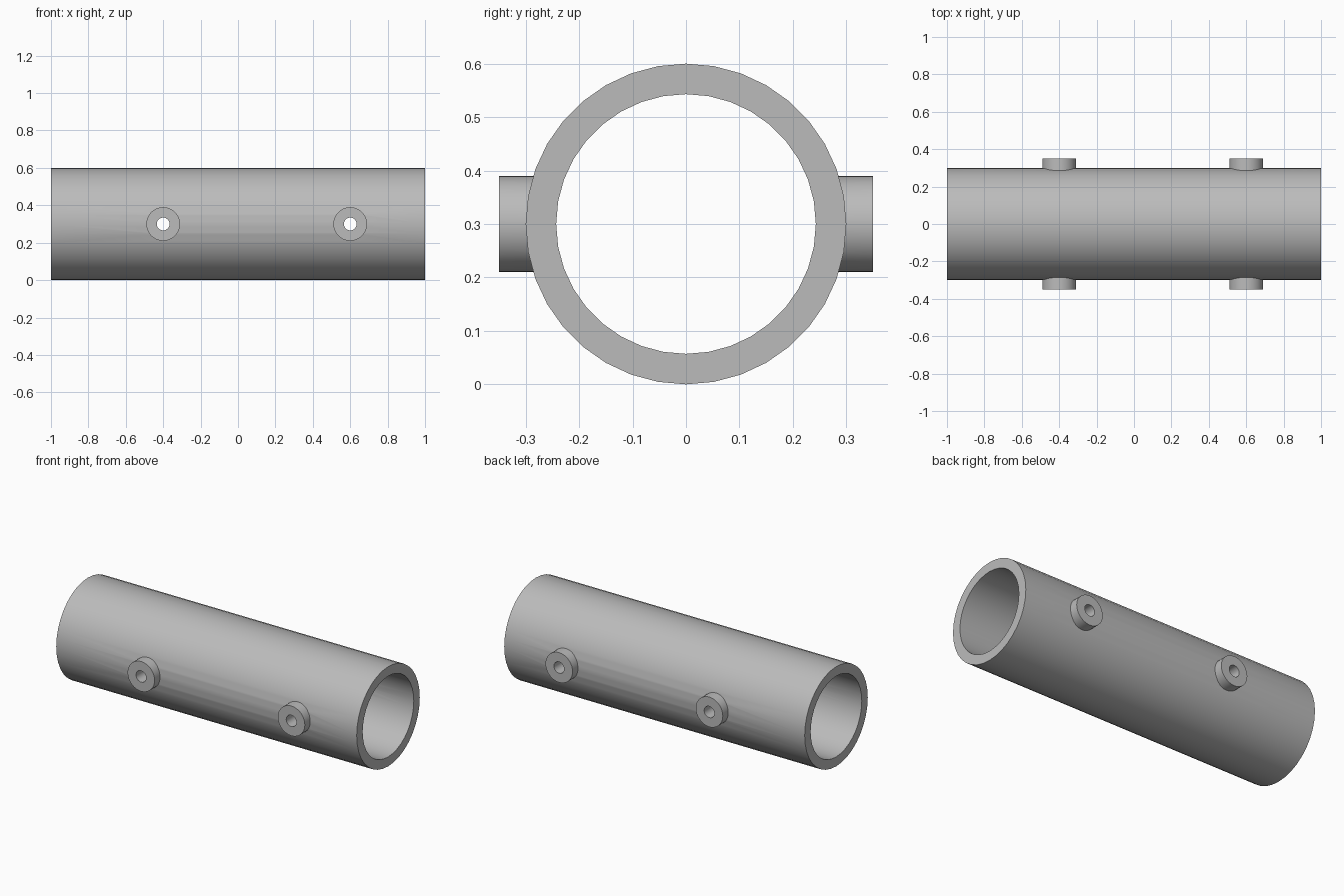
import bpy
from math import pi

cube = bpy.data.objects.get("Cube")
if cube:
    bpy.data.objects.remove(cube, do_unlink=True)

SIDES = 36
AXIS_Z = 0.3
PORTS = (-0.4, 0.6)

# Plain grey metal
grey = bpy.data.materials.new("grey metal")
grey.use_nodes = True
colour = (0.5, 0.5, 0.5, 1)
grey.diffuse_color = colour
grey.node_tree.nodes["Principled BSDF"].inputs["Base Color"].default_value = colour


def rod(name, radius, length, x=0, along_x=False):
    """Solid cylinder at axis height, lying along x or along y."""
    rotation = (0, pi / 2, 0) if along_x else (pi / 2, 0, 0)
    bpy.ops.mesh.primitive_cylinder_add(
        vertices=SIDES, radius=radius, depth=length,
        location=(x, 0, AXIS_Z), rotation=rotation)
    obj = bpy.context.object
    obj.name = name
    obj.data.materials.append(grey)
    return obj


def combine(target, tool, operation):
    """Apply a boolean to the target and discard the tool."""
    tool.hide_render = True
    mod = target.modifiers.new(tool.name, 'BOOLEAN')
    mod.operation = operation
    mod.solver = 'EXACT'
    mod.object = tool
    bpy.context.view_layer.objects.active = target
    bpy.ops.object.modifier_apply(modifier=mod.name)
    bpy.data.objects.remove(tool, do_unlink=True)


# Main tube with a boss on both sides at each port
tube = rod("pipe_with_ports", 0.3, 2, along_x=True)
for x in PORTS:
    combine(tube, rod("boss", 0.09, 0.7, x), 'UNION')

# Open bore, then drilled port holes through both walls
combine(tube, rod("bore", 0.243, 2.4, along_x=True), 'DIFFERENCE')
for x in PORTS:
    combine(tube, rod("port_hole", 0.034, 1, x), 'DIFFERENCE')

# Smooth round walls with crisp rims
bpy.ops.object.select_all(action='DESELECT')
tube.select_set(True)
bpy.context.view_layer.objects.active = tube
bpy.ops.object.shade_smooth_by_angle(angle=pi / 6)
